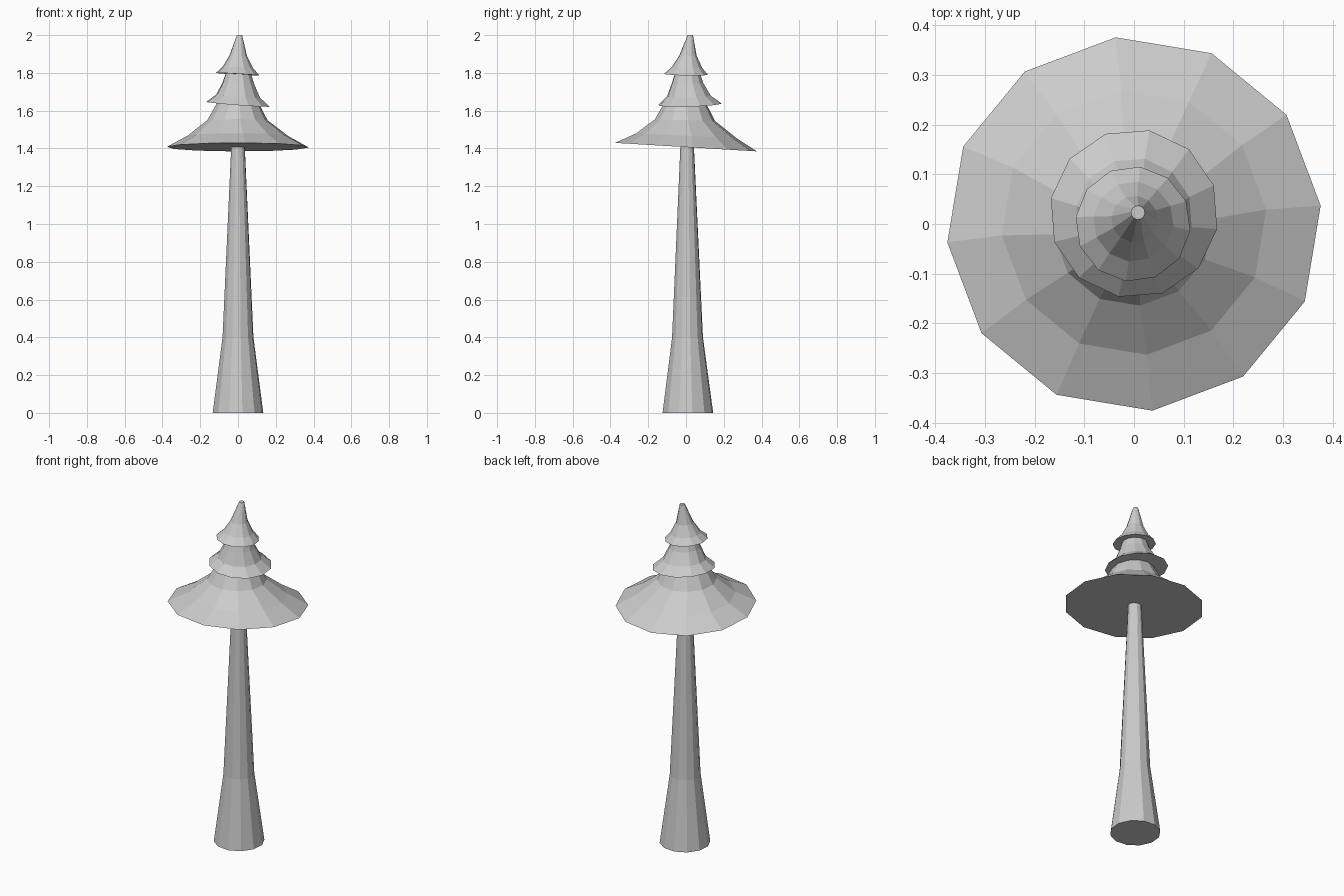
import bpy
import bmesh
from math import cos, sin, radians, pi

if "Cube" in bpy.data.objects:
    bpy.data.objects.remove(bpy.data.objects["Cube"])

SIDES = 12


def lathe(name, rings, turn):
    """Capped low-poly stack of rings: (centre x, centre y, z, radius, slope x, slope y)."""
    bm = bmesh.new()
    loops = []
    for cx, cy, z, r, sx, sy in rings:
        loop = []
        for i in range(SIDES):
            a = radians(turn) + 2 * pi * i / SIDES
            dx, dy = r * cos(a), r * sin(a)
            loop.append(bm.verts.new((cx + dx, cy + dy, z + sx * dx + sy * dy)))
        loops.append(loop)
    for low, high in zip(loops, loops[1:]):
        for i in range(SIDES):
            j = (i + 1) % SIDES
            bm.faces.new((low[i], low[j], high[j], high[i]))
    bm.faces.new(loops[0][::-1])
    bm.faces.new(loops[-1])
    mesh = bpy.data.meshes.new(name)
    bm.to_mesh(mesh)
    bm.free()
    obj = bpy.data.objects.new(name, mesh)
    bpy.context.collection.objects.link(obj)
    return obj


# Flared trunk
lathe("trunk", [
    (0, 0.01, 0.0, 0.136, 0, 0),
    (0, 0.008, 0.4, 0.083, 0, 0),
    (0, 0.006, 1.42, 0.036, 0, 0),
], 10)

# Wide bottom foliage tier, tipped towards the back
lathe("lower_foliage", [
    (0, 0.0, 1.407, 0.377, 0, -0.06),
    (0, 0.003, 1.467, 0.267, 0, -0.05),
    (-0.003, -0.005, 1.55, 0.160, 0, -0.03),
    (0, -0.005, 1.66, 0.10, 0, 0),
], 5.6)

# Middle foliage tier
lathe("middle_foliage", [
    (0, 0.021, 1.634, 0.170, -0.075, 0.03),
    (0, 0.015, 1.677, 0.118, -0.06, 0.03),
    (0.002, 0.008, 1.745, 0.085, -0.04, 0.02),
    (0.002, 0.008, 1.815, 0.062, 0, 0),
], -10.5)

# Top foliage tier with blunt tip
lathe("upper_foliage", [
    (-0.002, 0.0, 1.793, 0.116, -0.06, -0.02),
    (-0.001, 0.005, 1.829, 0.081, -0.04, -0.02),
    (0.001, 0.01, 1.89, 0.047, -0.02, 0),
    (0.008, 0.023, 2.0, 0.014, 0, 0),
], -7)
